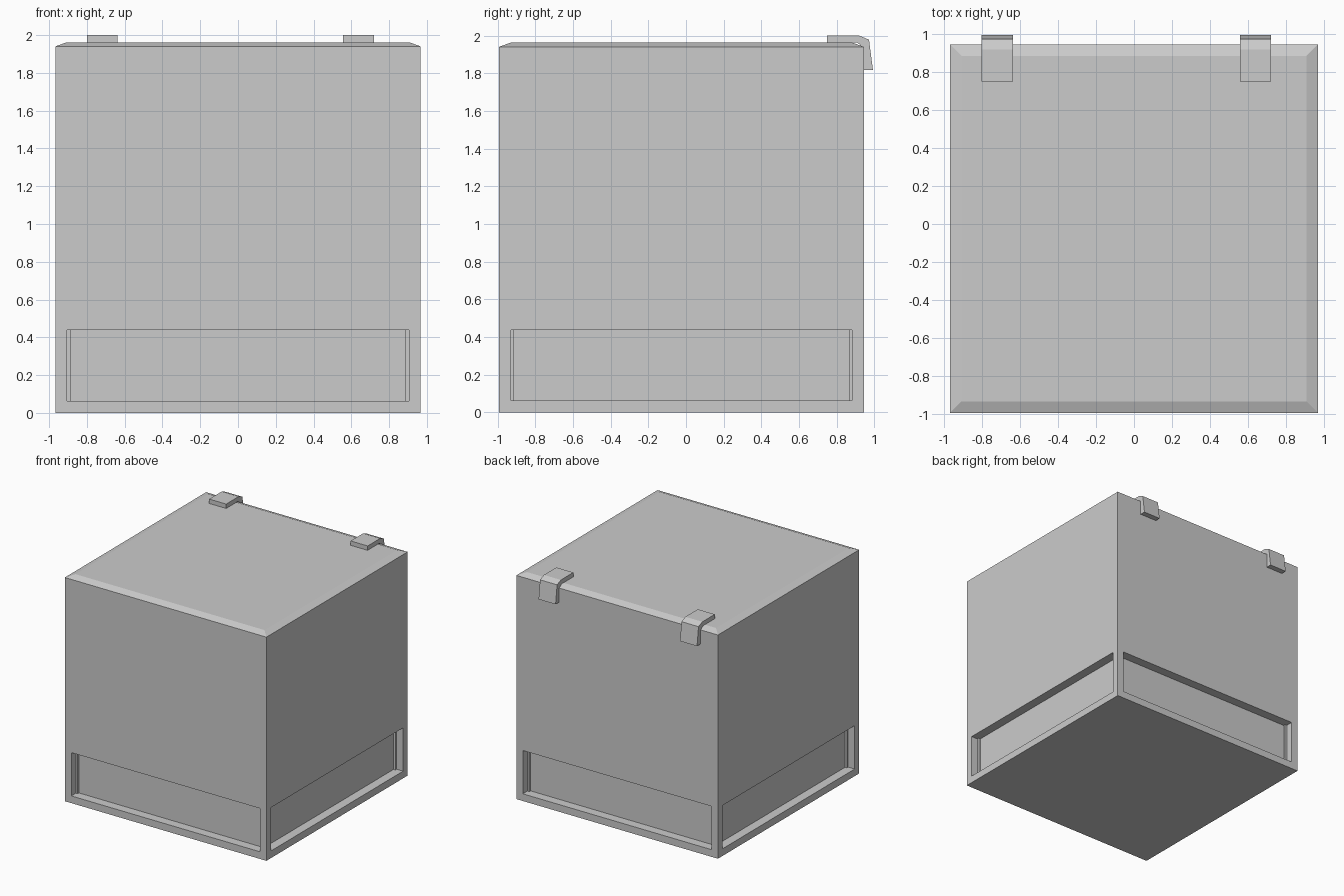
import bpy, bmesh

if "Cube" in bpy.data.objects:
    bpy.data.objects.remove(bpy.data.objects["Cube"])

X, Y0, Y1, TOP = 0.967, -0.992, 0.944, 1.94
SPLIT, RIM = 0.5, 0.088


def finish(bm, name):
    bmesh.ops.recalc_face_normals(bm, faces=bm.faces)
    mesh = bpy.data.meshes.new(name)
    bm.to_mesh(mesh)
    bm.free()
    obj = bpy.data.objects.new(name, mesh)
    bpy.context.collection.objects.link(obj)
    return obj


def extrude(bm, faces, vec):
    geom = bmesh.ops.extrude_face_region(bm, geom=faces)["geom"]
    verts = [g for g in geom if isinstance(g, bmesh.types.BMVert)]
    bmesh.ops.translate(bm, verts=verts, vec=vec)


# Box body, split to give a base band on each side
bm = bmesh.new()
bmesh.ops.create_cube(bm, size=1)
for v in bm.verts:
    v.co = (X if v.co.x > 0 else -X, Y1 if v.co.y > 0 else Y0, TOP if v.co.z > 0 else 0)
bmesh.ops.bisect_plane(bm, geom=bm.verts[:] + bm.edges[:] + bm.faces[:],
                       plane_co=(0, 0, SPLIT), plane_no=(0, 0, 1))
bm.normal_update()

# Recessed panels around the base
band = [f for f in bm.faces if abs(f.normal.z) < 0.1 and f.calc_center_median().z < SPLIT]
bmesh.ops.inset_individual(bm, faces=band, thickness=RIM)
for f in band:
    n = f.normal.copy()
    extrude(bm, [f], n * -0.08)
    bm.faces.remove(f)
seam = [e for e in bm.edges if all(abs(v.co.z - SPLIT) < 1e-4 for v in e.verts)]
bmesh.ops.dissolve_edges(bm, edges=seam, use_verts=True)

# Shallow chamfered top
bm.normal_update()
top = [f for f in bm.faces if f.normal.z > 0.9 and f.calc_center_median().z > 1.9]
bmesh.ops.inset_region(bm, faces=top, thickness=0.085)
bmesh.ops.translate(bm, verts=top[0].verts[:], vec=(0, 0, 0.022))
finish(bm, "box_body")

# Two bent hinge clips over the back edge
profile = [(0.748, 2.0), (0.918, 2.0), (0.971, 1.978), (0.992, 1.817),
           (0.944, 1.817), (0.93, 1.945), (0.91, 1.962), (0.748, 1.962)]
for name, x in (("left_clip", -0.80), ("right_clip", 0.557)):
    bm = bmesh.new()
    face = bm.faces.new([bm.verts.new((x, y, z)) for y, z in profile])
    extrude(bm, [face], (0.163, 0, 0))
    finish(bm, name)
